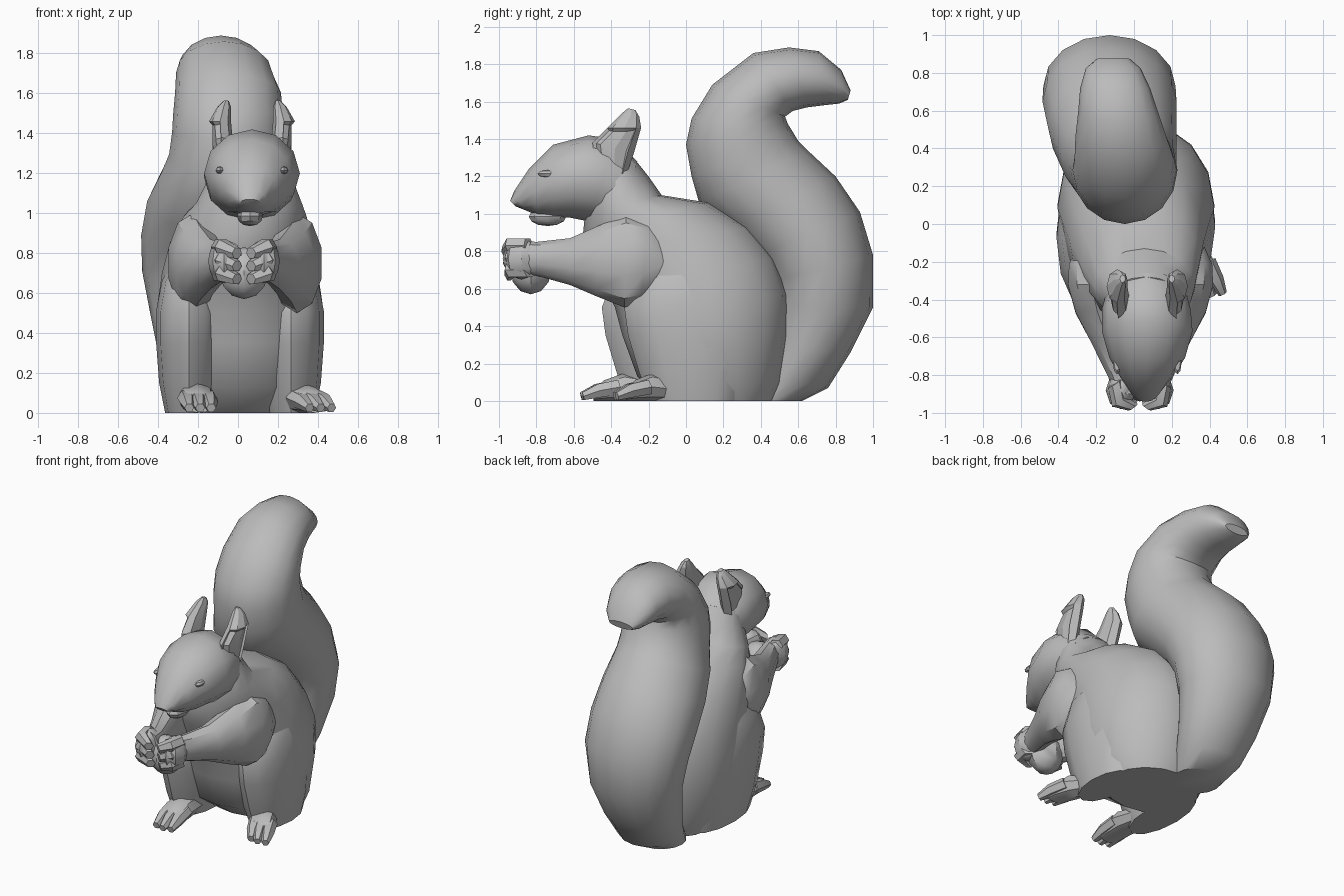
import bpy, bmesh, math
from mathutils import Vector

cube = bpy.data.objects.get("Cube")
if cube:
    bpy.data.objects.remove(cube, do_unlink=True)

stone = bpy.data.materials.new("stone grey")
stone.use_nodes = True
GREY = (0.5, 0.5, 0.5, 1)
stone.diffuse_color = GREY
stone.node_tree.nodes["Principled BSDF"].inputs["Base Color"].default_value = GREY


def finish(name, bm, angle=35):
    """Turn a bmesh into a shaded object resting on or above the ground."""
    for v in bm.verts:
        v.co.z = max(v.co.z, 0)
    bmesh.ops.recalc_face_normals(bm, faces=bm.faces)
    mesh = bpy.data.meshes.new(name)
    bm.to_mesh(mesh)
    bm.free()
    mesh.materials.append(stone)
    obj = bpy.data.objects.new(name, mesh)
    bpy.context.collection.objects.link(obj)
    bpy.ops.object.select_all(action="DESELECT")
    obj.select_set(True)
    bpy.context.view_layer.objects.active = obj
    bpy.ops.object.shade_smooth_by_angle(angle=math.radians(angle))
    return obj


def skin(rings):
    """Bridge equal-length rings of points and cap both ends."""
    bm = bmesh.new()
    loops = [[bm.verts.new(p) for p in ring] for ring in rings]
    n = len(loops[0])
    for a, b in zip(loops, loops[1:]):
        for i in range(n):
            j = (i + 1) % n
            bm.faces.new((a[i], a[j], b[j], b[i]))
    bm.faces.new(loops[0])
    bm.faces.new(loops[-1])
    bmesh.ops.recalc_face_normals(bm, faces=bm.faces)
    return bm


def loft(sections, sides=12, mirror=None):
    """Each section: two side-profile points (y, z), centre x, half width."""
    rings = []
    for ya, za, yb, zb, x, w in sections:
        if mirror is not None:
            x = 2 * mirror - x
        mid = Vector((x, (ya + yb) / 2, (za + zb) / 2))
        half = Vector((0, (ya - yb) / 2, (za - zb) / 2))
        turn = [2 * math.pi * i / sides for i in range(sides)]
        rings.append([mid + half * math.cos(t) + Vector((w * math.sin(t), 0, 0)) for t in turn])
    return skin(rings)


def limb(name, path, sides=6):
    """Tapered tube through (point, radius) pairs, for toes and fingers."""
    start, end = Vector(path[0][0]), Vector(path[-1][0])
    turn = (end - start).to_track_quat("Z", "Y")
    rings = []
    for point, r in path:
        rings.append([Vector(point) + turn @ Vector((r * math.cos(k * math.tau / sides),
                      r * math.sin(k * math.tau / sides), 0)) for k in range(sides)])
    return finish(name, skin(rings))


def ball(name, centre, size, seg=10, rows=7):
    bm = bmesh.new()
    bmesh.ops.create_uvsphere(bm, u_segments=seg, v_segments=rows, radius=1)
    for v in bm.verts:
        v.co = Vector(centre) + v.co * Vector(size)
    return finish(name, bm)


# Curling tail
finish("tail", loft([
    (.3, 0, .62, 0, -.13, .16), (.38, .14, .76, .07, -.13, .215),
    (.44, .29, .88, .26, -.13, .265), (.47, .5, 1, .5, -.13, .31),
    (.46, .64, 1, .78, -.13, .35), (.37, .77, .93, 1.01, -.13, .355),
    (.22, .92, .8, 1.2, -.115, .34), (.07, 1.06, .65, 1.34, -.08, .305),
    (.03, 1.2, .6, 1.39, -.06, .285), (0, 1.37, .57, 1.44, -.05, .28),
    (.03, 1.51, .545, 1.48, -.05, .275), (.14, 1.69, .53, 1.52, -.05, .265),
    (.36, 1.86, .57, 1.55, -.07, .24), (.55, 1.89, .65, 1.57, -.085, .21),
    (.71, 1.87, .73, 1.58, -.1, .185), (.83, 1.77, .82, 1.59, -.11, .145),
    (.88, 1.66, .865, 1.61, -.11, .09)], 16))

# Torso and neck
finish("body", loft([
    (-.08, 0, .46, 0, .01, .31), (-.26, .13, .51, .1, .01, .375),
    (-.34, .35, .55, .35, .01, .415), (-.38, .5, .55, .57, .01, .415),
    (-.45, .65, .48, .76, .01, .39), (-.52, .78, .34, .93, .015, .355),
    (-.55, .9, .12, 1.06, .035, .31), (-.54, 1, -.13, 1.1, .055, .265),
    (-.54, 1.08, -.2, 1.2, .06, .225), (-.5, 1.2, -.28, 1.3, .06, .19)], 16))

# Head and jaw
finish("head", loft([
    (-.26, 1.28, -.38, .95, .065, .2), (-.38, 1.4, -.52, .96, .065, .235),
    (-.52, 1.42, -.62, .98, .07, .24), (-.71, 1.37, -.71, .98, .07, .2),
    (-.84, 1.24, -.79, .99, .065, .135), (-.92, 1.12, -.86, 1.02, .06, .08),
    (-.94, 1.07, -.91, 1.04, .06, .045)], 12))
ball("jaw", (.06, -.74, .985), (.065, .1, .05), 8, 6)

for side, s in (("left", 1), ("right", -1)):
    def flip(axis):
        return None if s > 0 else axis

    # Ear with a hollow at its base, facing out and forward
    bm = loft([
        (-.48, 1.24, -.32, 1.2, .22, .05), (-.5, 1.38, -.28, 1.32, .225, .06),
        (-.42, 1.46, -.24, 1.46, .23, .055), (-.34, 1.54, -.25, 1.52, .21, .035),
        (-.31, 1.565, -.27, 1.555, .2, .015)], 8, flip(.07))
    outward = Vector((s, -.6, 0)).normalized()
    hollow = [f for f in bm.faces if f.normal.dot(outward) > .6
              and 1.25 < f.calc_center_median().z < 1.45]
    bmesh.ops.inset_region(bm, faces=hollow, thickness=.02, depth=0)
    for v in {v for f in hollow for v in f.verts}:
        v.co -= outward * .02
    finish(side + "_ear", bm, 25)

    # Narrow eye almost flush with the head
    ball(side + "_eye", (.07 + s * .16, -.735, 1.215), (.022, .06, .02), 8, 4)

    # Shoulder and arm reaching forward from a broad elbow
    finish(side + "_arm", loft([
        (-.08, .8, -.16, .62, .31, .06), (-.2, .96, -.24, .53, .305, .115),
        (-.32, 1, -.33, .5, .295, .13), (-.46, .94, -.48, .56, .265, .12),
        (-.62, .87, -.62, .62, .21, .095), (-.8, .85, -.8, .67, .14, .075),
        (-.9, .86, -.9, .68, .11, .06)], 10, flip(.035)))

    # Paw with fingers wrapped around the nut
    ball(side + "_paw", (.03 + s * .1, -.88, .76), (.08, .1, .11), 8, 6)
    for k in range(3):
        z = .83 - .065 * k
        limb(f"{side}_finger_{k + 1}", [
            ((.03 + s * .13, -.84, z), .045), ((.03 + s * .11, -.94, z), .045),
            ((.03 + s * .035, -.97 + .01 * k, z - .03), .03)])

    # Haunch and shin, set further forward on the right
    x, front = (.265, -.33) if s > 0 else (-.245, -.45)
    finish(side + "_haunch", loft([
        (front + .14, 0, .28, 0, x, .12), (front + .08, .15, .32, .15, x, .15),
        (front + .02, .35, .34, .35, x, .165), (front, .5, .3, .52, x, .165),
        (front + .06, .65, .22, .68, x, .135), (front + .2, .78, .1, .8, x, .06)], 12))

    # Foot from heel to tip, the left one turned out and drawn back
    heel, tip = (((.26, -.05), (.41, -.37)) if s > 0 else ((-.22, -.18), (-.19, -.55)))
    hx, hy = heel
    dx, dy = tip[0] - hx, tip[1] - hy
    finish(side + "_foot", loft([
        (hy + dy * t, top, hy + dy * t, 0, hx + dx * t, w)
        for t, top, w in ((0, .12, .08), (.4, .15, .095), (.7, .11, .09), (.85, .06, .075))], 8))
    for k in range(3):
        spread = (k - 1) * .055
        limb(f"{side}_toe_{k + 1}", [
            ((hx + dx * t + spread, hy + dy * (t - .03 * abs(k - 1)), z), r)
            for t, z, r in ((.5, .075, .045), (.8, .055, .042), (1.03, .025, .024))])

# Nut held in the paws
ball("nut", (.03, -.83, .7), (.12, .11, .13), 8, 6)
